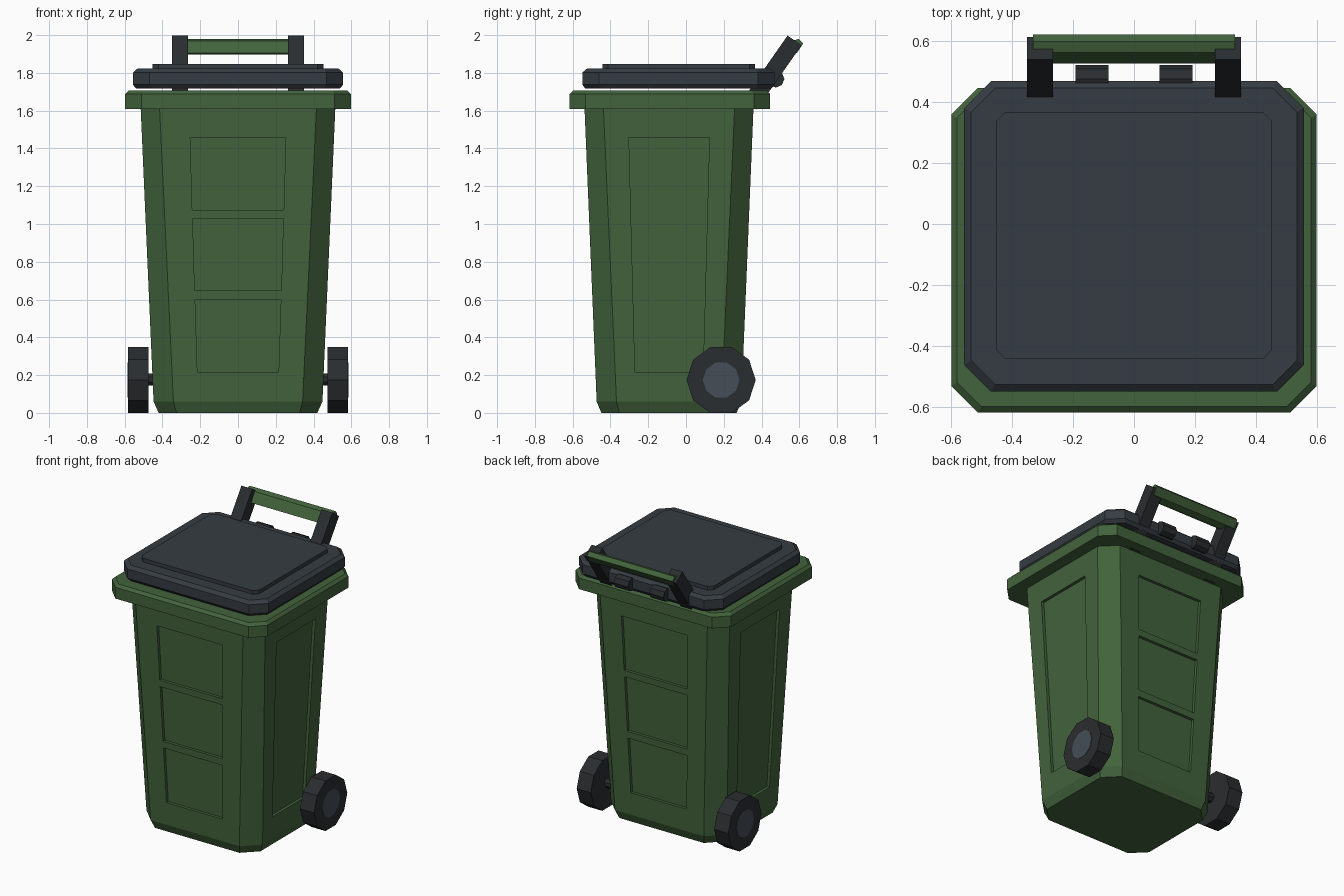
import bpy, bmesh, math
from mathutils import Matrix, Vector

if "Cube" in bpy.data.objects:
    bpy.data.objects.remove(bpy.data.objects["Cube"])


def material(name, rgb):
    m = bpy.data.materials.new(name)
    m.diffuse_color = (*rgb, 1)
    m.use_nodes = True
    m.node_tree.nodes["Principled BSDF"].inputs["Base Color"].default_value = m.diffuse_color
    return m


GREEN = material("green_plastic", (0.055, 0.125, 0.045))
LID = material("lid_grey", (0.036, 0.045, 0.054))
DARK = material("dark_rubber", (0.023, 0.026, 0.029))
HUB = material("hub_grey", (0.058, 0.075, 0.092))


def finish(name, bm, mat):
    bmesh.ops.recalc_face_normals(bm, faces=bm.faces)
    me = bpy.data.meshes.new(name)
    bm.to_mesh(me)
    bm.free()
    me.materials.append(mat)
    ob = bpy.data.objects.new(name, me)
    bpy.context.collection.objects.link(ob)
    return ob


def loft(name, rings, mat):
    """Skin a stack of equal-length point rings and cap both ends."""
    bm = bmesh.new()
    vs = [[bm.verts.new(p) for p in r] for r in rings]
    n = len(vs[0])
    for a, b in zip(vs, vs[1:]):
        for i in range(n):
            j = (i + 1) % n
            bm.faces.new((a[i], a[j], b[j], b[i]))
    bm.faces.new(vs[0][::-1])
    bm.faces.new(vs[-1])
    return finish(name, bm, mat)


def octagon(z, hx, y0, y1, c):
    """Rectangle with chamfered corners at height z."""
    return [(hx, y0 + c, z), (hx, y1 - c, z), (hx - c, y1, z), (c - hx, y1, z),
            (-hx, y1 - c, z), (-hx, y0 + c, z), (c - hx, y0, z), (hx - c, y0, z)]


def prism_x(name, x0, x1, profile, mat):
    """Extrude a (y, z) profile along x."""
    return loft(name, [[(x, y, z) for y, z in profile] for x in (x0, x1)], mat)


def ngon(cy, cz, r, n, start=0.0):
    return [(cy + r * math.cos(start + i * math.tau / n),
             cz + r * math.sin(start + i * math.tau / n)) for i in range(n)]


# tapered body
body = loft("bin_body", [octagon(0, .42, -.448, .268, .095),
                         octagon(.06, .447, -.473, .293, .105),
                         octagon(1.63, .516, -.538, .358, .10)], GREEN)


# recessed panels, cut with sloped blocks that follow each wall
def wall(z, low, high):
    return low + (high - low) * (z - .06) / 1.57


DEPTH = .02
cutters = []


def panel_cutter(z0, z1, low, high, edges0, edges1, sideways):
    rings = []
    for z, (a, b) in ((z0, edges0), (z1, edges1)):
        w = wall(z, low, high)
        s = math.copysign(1, w)
        pts = [(a, w - s * DEPTH), (b, w - s * DEPTH), (b, w + s * .1), (a, w + s * .1)]
        rings.append([(v, u, z) if sideways else (u, v, z) for u, v in pts])
    cutters.append(loft("panel_cutter", rings, GREEN))


for low, high in ((-.473, -.538), (.293, .358)):
    for z0, z1, w0, w1 in ((1.075, 1.457, .242, .253), (.647, 1.03, .229, .24),
                           (.217, .60, .215, .227)):
        panel_cutter(z0, z1, low, high, (-w0, w0), (-w1, w1), False)
for s in (-1, 1):
    panel_cutter(.217, 1.457, s * .447, s * .516, (-.27, .09), (-.302, .124), True)

for c in cutters:
    mod = body.modifiers.new("panel", 'BOOLEAN')
    mod.operation = 'DIFFERENCE'
    mod.solver = 'EXACT'
    mod.object = c
bpy.context.view_layer.update()
evaluated = body.evaluated_get(bpy.context.evaluated_depsgraph_get())
cut_mesh = bpy.data.meshes.new_from_object(evaluated)
body.modifiers.clear()
body.data = cut_mesh
for c in cutters:
    bpy.data.objects.remove(c)

# rim around the opening
loft("rim", [octagon(1.61, .598, -.617, .445, .086),
             octagon(1.688, .598, -.617, .445, .086),
             octagon(1.706, .58, -.598, .427, .08)], GREEN)

# lid and its raised centre
loft("lid", [octagon(1.717, .54, -.533, .452, .085),
             octagon(1.738, .556, -.549, .468, .088),
             octagon(1.802, .556, -.549, .468, .088),
             octagon(1.822, .533, -.525, .445, .078)], LID)
loft("lid_panel", [octagon(1.815, .452, -.442, .366, .03),
                   octagon(1.848, .452, -.442, .366, .03)], LID)

# handle arms, hinges, wheels and hubs on both sides
lean = math.radians(35)
along = Vector((math.sin(lean), math.cos(lean)))
across = Vector((math.cos(lean), -math.sin(lean)))
mid = Vector((.456, 1.802))
arm = [mid + along * (a * .207) + across * (b * .045)
       for a, b in ((-1, -1), (-1, 1), (1, 1), (1, -1))]
for side, s in (("left", -1), ("right", 1)):
    prism_x("handle_arm_" + side, s * .266, s * .35, arm, DARK)
    prism_x("hinge_" + side, s * .083, s * .191, ngon(.475, 1.768, .046, 8), DARK)
    prism_x("wheel_" + side, s * .475, s * .583, ngon(.186, .174, .183, 10), DARK)
    prism_x("hub_" + side, s * .56, s * .586, ngon(.186, .174, .097, 10), HUB)

# grip bar between the arms
prism_x("handle_grip", -.33, .33,
        [(.525, 1.905), (.562, 1.97), (.597, 1.98), (.62, 1.955),
         (.588, 1.907), (.55, 1.897)], GREEN)

# axle through the body
prism_x("axle", -.49, .49, ngon(.186, .176, .034, 8, math.pi / 8), DARK)
